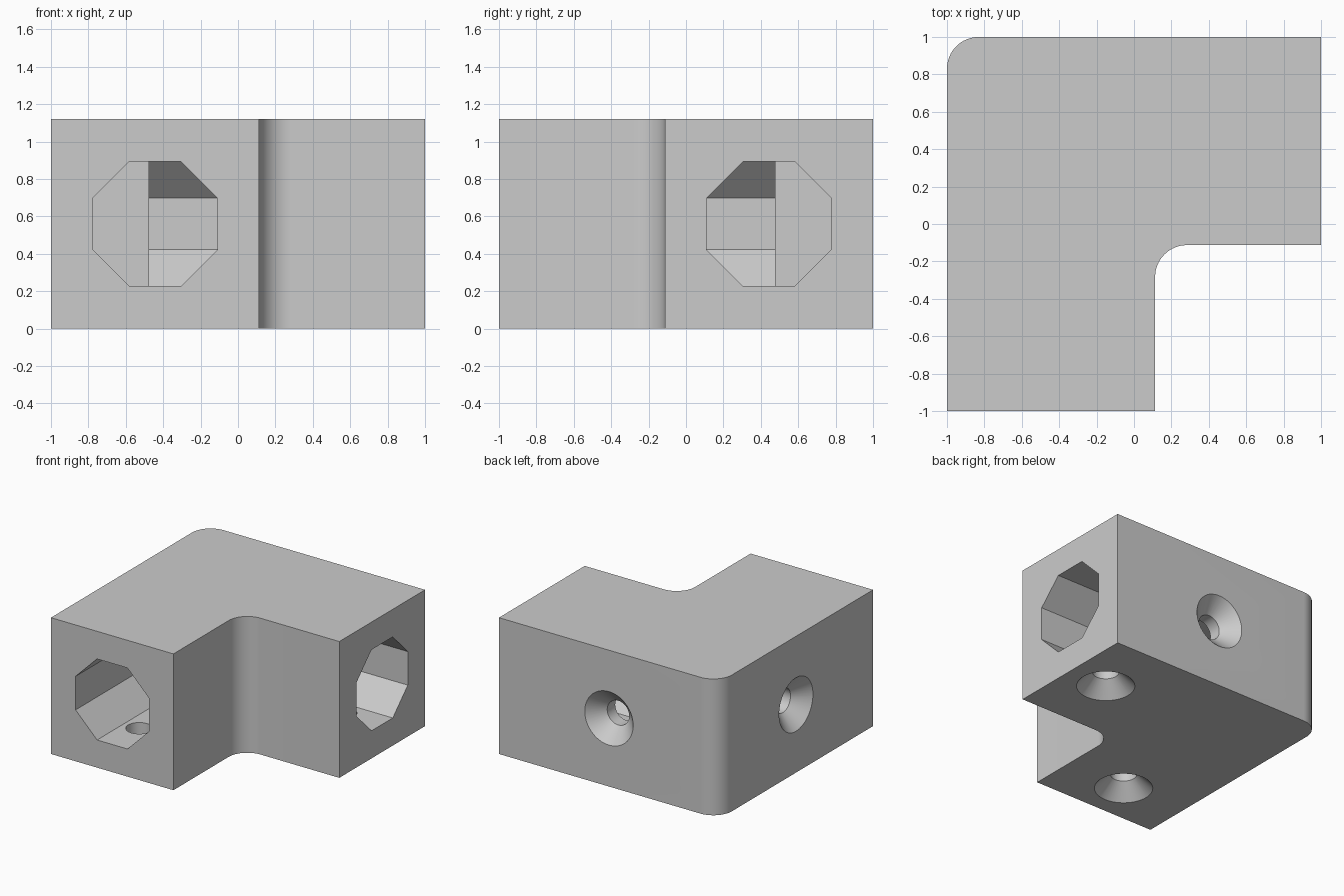
import bpy, bmesh, math
from mathutils import Matrix, Vector

cube = bpy.data.objects.get("Cube")
if cube:
    bpy.data.objects.remove(cube, do_unlink=True)

HEIGHT = 1.12
MID_Z = HEIGHT / 2
ARM = 0.443          # distance of each arm's axis from the centre
INNER = 0.113        # inner edge of the arms
ROUND = 0.17         # corner radius
TUBE = 0.333         # half width of the octagonal channel

grey = bpy.data.materials.new("light_grey")
grey.use_nodes = True
grey.diffuse_color = (0.6, 0.6, 0.6, 1)
grey.node_tree.nodes["Principled BSDF"].inputs["Base Color"].default_value = (0.6, 0.6, 0.6, 1)


def make_object(name, bm):
    bmesh.ops.recalc_face_normals(bm, faces=bm.faces)
    mesh = bpy.data.meshes.new(name)
    bm.to_mesh(mesh)
    bm.free()
    mesh.materials.append(grey)
    obj = bpy.data.objects.new(name, mesh)
    bpy.context.collection.objects.link(obj)
    return obj


def lathe(name, rings, sides, origin, direction):
    """Closed solid of (radius, distance) rings along a direction."""
    axis = Vector(direction)
    turn = axis.to_track_quat('Z', 'Y').to_matrix().to_4x4()
    place = Matrix.Translation(origin) @ turn
    bm = bmesh.new()
    loops = []
    for radius, dist in rings:
        loop = []
        for i in range(sides):
            a = math.tau * (i + 0.5) / sides
            loop.append(bm.verts.new(place @ Vector((radius * math.cos(a), radius * math.sin(a), dist))))
        loops.append(loop)
    for low, high in zip(loops, loops[1:]):
        for i in range(sides):
            j = (i + 1) % sides
            bm.faces.new((low[i], low[j], high[j], high[i]))
    bm.faces.new(loops[0])
    bm.faces.new(loops[-1])
    return make_object(name, bm)


# L-shaped block with rounded outer and inner bend
outline = [(-1, -1), (INNER, -1), (INNER, -INNER), (1, -INNER), (1, 1), (-1, 1)]
bm = bmesh.new()
base = bm.faces.new([bm.verts.new((x, y, 0)) for x, y in outline])
top = bmesh.ops.extrude_face_region(bm, geom=[base])["geom"]
bmesh.ops.translate(bm, vec=(0, 0, HEIGHT), verts=[v for v in top if isinstance(v, bmesh.types.BMVert)])
bends = [e for e in bm.edges
         if abs(e.verts[0].co.z - e.verts[1].co.z) > 0.5
         and tuple(round(c, 3) for c in e.verts[0].co.xy) in ((-1, 1), (INNER, -INNER))]
bmesh.ops.bevel(bm, geom=bends, offset=ROUND, segments=16, profile=0.5, affect='EDGES')
body = make_object("corner_bracket", bm)

# Octagonal channels running into each arm
radius = TUBE / math.cos(math.pi / 8)
channel = [(radius, -0.2), (radius, 1.475)]
cutters = [
    lathe("front_channel_cutter", channel, 8, (-ARM, -1, MID_Z), (0, 1, 0)),
    lathe("side_channel_cutter", channel, 8, (1, ARM, MID_Z), (-1, 0, 0)),
]

# Countersunk screw holes
screw = [(0.24, -0.02), (0.1, 0.12), (0.1, 0.36)]
holes = {
    "back": ((0, 1, MID_Z), (0, -1, 0)),
    "side": ((-1, 0, MID_Z), (1, 0, 0)),
    "base_right": ((0.65, ARM, 0), (0, 0, 1)),
    "base_front": ((-ARM, -0.65, 0), (0, 0, 1)),
}
for name, (origin, direction) in holes.items():
    cutters.append(lathe(name + "_screw_cutter", screw, 48, origin, direction))

# Cut the openings
bpy.ops.object.select_all(action='DESELECT')
bpy.context.view_layer.objects.active = body
body.select_set(True)
for cutter in cutters:
    cutter.hide_render = True
    mod = body.modifiers.new(cutter.name, 'BOOLEAN')
    mod.operation = 'DIFFERENCE'
    mod.solver = 'EXACT'
    mod.object = cutter
    bpy.ops.object.modifier_apply(modifier=mod.name)
    bpy.data.objects.remove(cutter, do_unlink=True)

bpy.ops.object.shade_smooth_by_angle(angle=math.radians(30))
